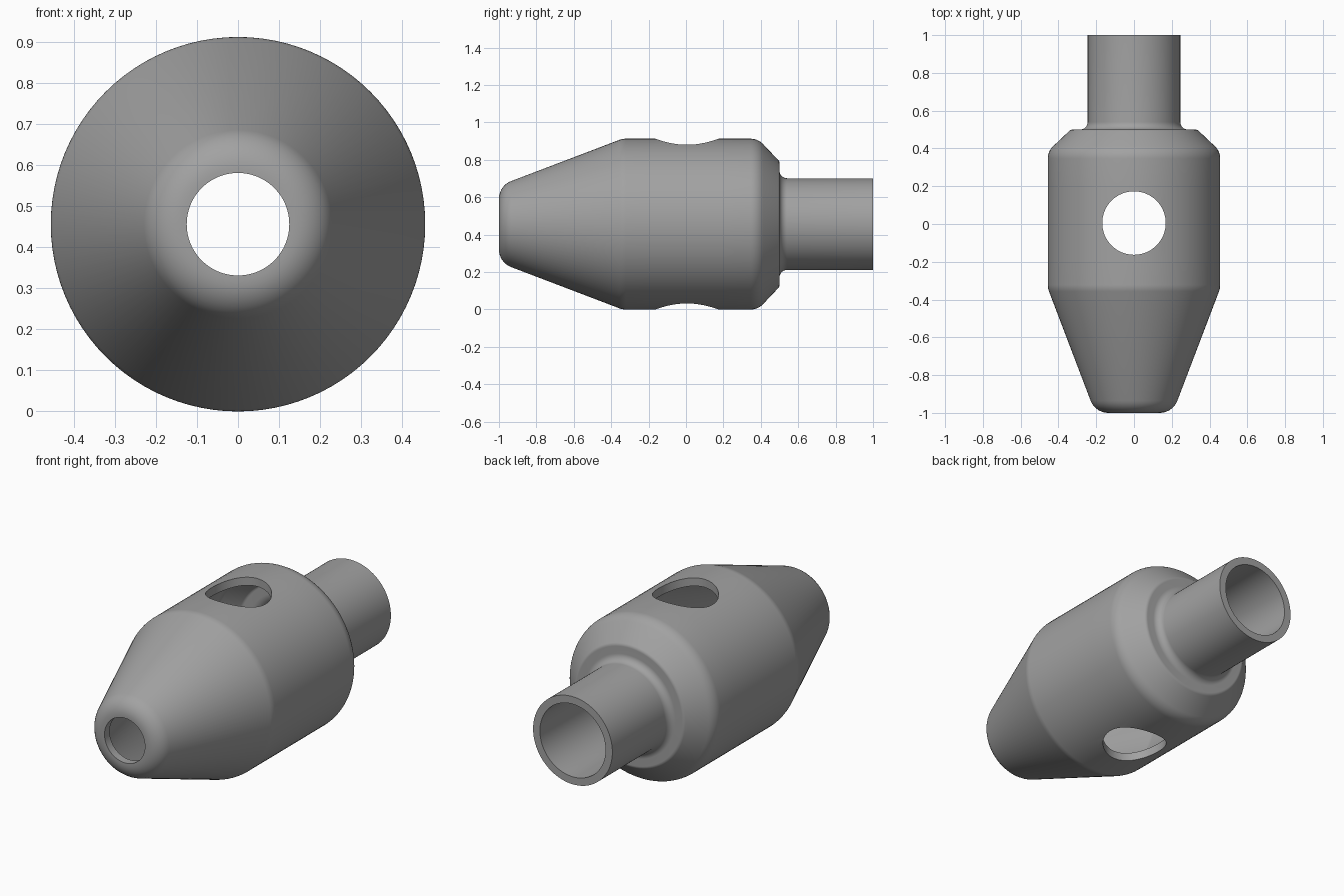
import bpy, bmesh, math
from mathutils import Vector, Matrix

AXIS_Z = 0.4565
SEGMENTS = 96
WALL = 0.045

cube = bpy.data.objects.get("Cube")
if cube:
    bpy.data.objects.remove(cube, do_unlink=True)

grey = bpy.data.materials.new("plain_grey")
grey.use_nodes = True
colour = (0.36, 0.36, 0.36, 1)
grey.diffuse_color = colour
grey.node_tree.nodes["Principled BSDF"].inputs["Base Color"].default_value = colour


def rounded(corners, steps=7):
    """Turn (y, radius, fillet) corners into a profile with round fillets."""
    points = []
    for i, (y, r, fillet) in enumerate(corners):
        p = Vector((y, r))
        if not fillet:
            points.append(p)
            continue
        a = (Vector(corners[i - 1][:2]) - p).normalized()
        b = (Vector(corners[(i + 1) % len(corners)][:2]) - p).normalized()
        half = a.angle(b) / 2
        centre = p + (a + b).normalized() * fillet / math.sin(half)
        start = p + a * fillet / math.tan(half) - centre
        end = p + b * fillet / math.tan(half) - centre
        for k in range(steps + 1):
            d = start.lerp(end, k / steps).normalized()
            points.append(centre + d * fillet)
    return points


def revolve(name, profile):
    """Spin a closed profile about the lengthwise axis."""
    bm = bmesh.new()
    rings = []
    for s in range(SEGMENTS):
        t = 2 * math.pi * s / SEGMENTS
        rings.append([bm.verts.new((r * math.sin(t), y, AXIS_Z + r * math.cos(t)))
                      for y, r in profile])
    n = len(profile)
    for s in range(SEGMENTS):
        a, b = rings[s], rings[(s + 1) % SEGMENTS]
        for i in range(n):
            j = (i + 1) % n
            bm.faces.new((a[i], a[j], b[j], b[i]))
    bmesh.ops.recalc_face_normals(bm, faces=bm.faces)
    mesh = bpy.data.meshes.new(name)
    bm.to_mesh(mesh)
    bm.free()
    mesh.materials.append(grey)
    obj = bpy.data.objects.new(name, mesh)
    bpy.context.collection.objects.link(obj)
    return obj


# Outer skin from nose to tail, then the hollow inside back to the nose
outer = [(-1, 0.125, 0), (-1, 0.205, 0.1), (-0.34, 0.4565, 0.1),
         (-0.19, 0.4565, 0), (0.2, 0.4565, 0), (0.385, 0.4565, 0.09),
         (0.5, 0.335, 0.025), (0.5, 0.245, 0.04), (1, 0.245, 0)]
inner = [(1, 0.203, 0), (0.5 - WALL, 0.203, 0.06), (0.5 - WALL, 0.316, 0.02),
         (0.366, 0.4565 - WALL, 0.045), (0.2, 0.4565 - WALL, 0),
         (-0.19, 0.4565 - WALL, 0), (-0.332, 0.4565 - WALL, 0.06),
         (-1 + WALL, 0.174, 0.04), (-1 + WALL, 0.125, 0)]
body = revolve("hollow_body", rounded(outer + inner))

# Vertical cross hole through both walls
bpy.ops.mesh.primitive_cylinder_add(vertices=64, radius=0.168, depth=1.4,
                                    location=(0, 0.005, AXIS_Z))
cutter = bpy.context.object
cutter.name = "cross_hole_cutter"
cutter.data.materials.append(grey)
cutter.hide_render = True

bpy.ops.object.select_all(action='DESELECT')
body.select_set(True)
bpy.context.view_layer.objects.active = body
cut = body.modifiers.new("cross_hole", 'BOOLEAN')
cut.operation = 'DIFFERENCE'
cut.solver = 'EXACT'
cut.object = cutter
bpy.ops.object.modifier_apply(modifier=cut.name)
bpy.data.objects.remove(cutter, do_unlink=True)
bpy.ops.object.shade_smooth_by_angle(angle=math.radians(32))
